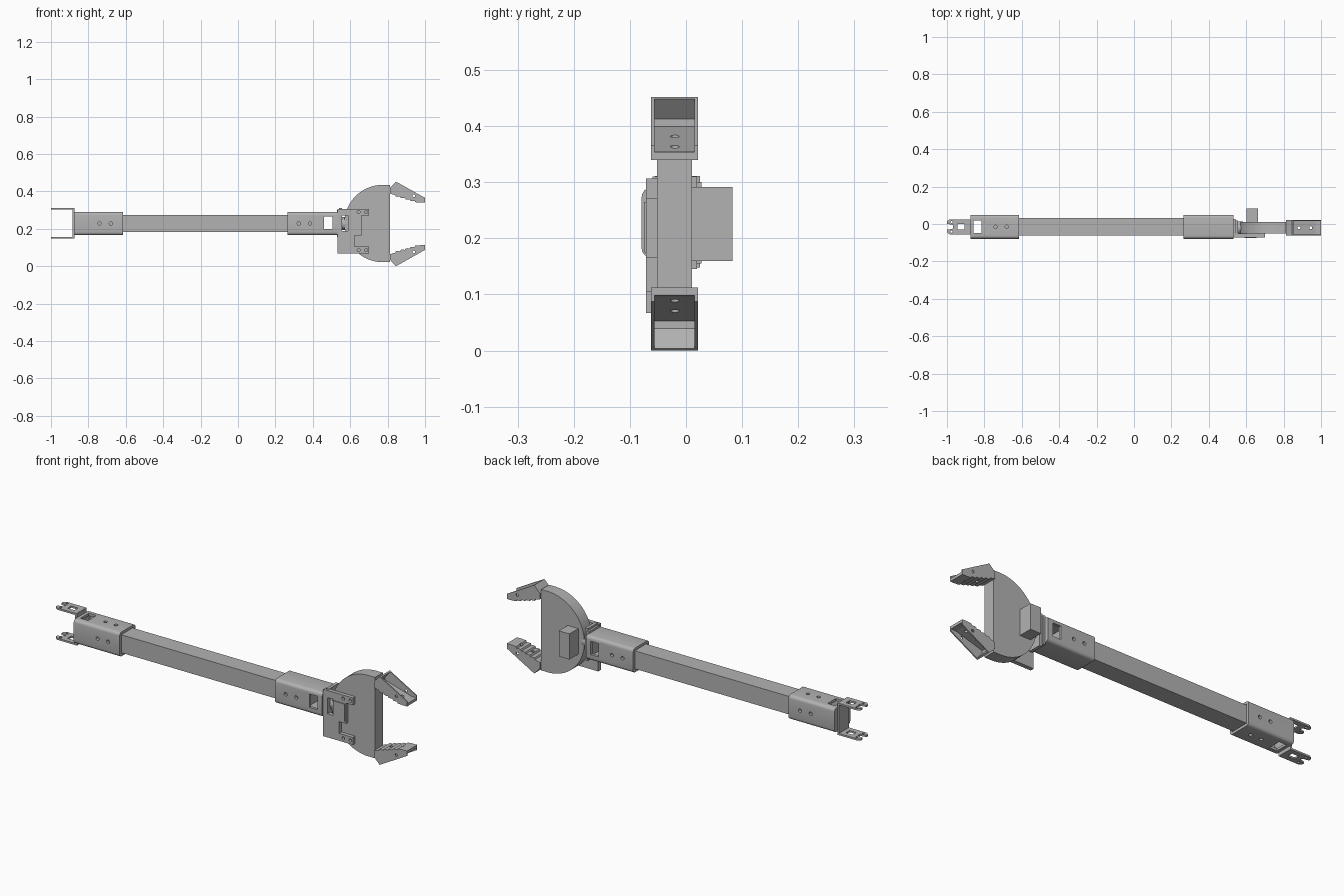
import bpy, bmesh, math
from mathutils import Matrix

cube = bpy.data.objects.get("Cube")
if cube:
    bpy.data.objects.remove(cube, do_unlink=True)

GREY = (0.45, 0.45, 0.45, 1)
metal = bpy.data.materials.new("plain grey")
metal.use_nodes = True
metal.diffuse_color = GREY
metal.node_tree.nodes["Principled BSDF"].inputs["Base Color"].default_value = GREY

CY, CZ = -0.015, 0.228   # axis of the arm


def finish(name, bm):
    bmesh.ops.recalc_face_normals(bm, faces=bm.faces)
    mesh = bpy.data.meshes.new(name)
    bm.to_mesh(mesh)
    bm.free()
    mesh.materials.append(metal)
    obj = bpy.data.objects.new(name, mesh)
    bpy.context.collection.objects.link(obj)
    return obj


def box(name, x, y, z, bevel=0):
    """Box from ranges; bevel rounds the four edges along x."""
    bm = bmesh.new()
    bmesh.ops.create_cube(bm, size=1)
    for v in bm.verts:
        for i, r in enumerate((x, y, z)):
            v.co[i] = r[0] if v.co[i] < 0 else r[1]
    if bevel:
        edges = [e for e in bm.edges if abs(e.verts[0].co.x - e.verts[1].co.x) > 1e-4]
        bmesh.ops.bevel(bm, geom=edges, offset=bevel, segments=4, profile=0.5, affect='EDGES')
    return finish(name, bm)


def prism(name, pts, a, b, plane="xz"):
    """Extrude a 2D outline between a and b along the remaining axis."""
    bm = bmesh.new()

    def at(p, d):
        return (p[0], d, p[1]) if plane == "xz" else (p[0], p[1], d)
    lo = [bm.verts.new(at(p, a)) for p in pts]
    hi = [bm.verts.new(at(p, b)) for p in pts]
    bm.faces.new(lo)
    bm.faces.new(hi[::-1])
    n = len(pts)
    for i in range(n):
        bm.faces.new((lo[i], lo[(i + 1) % n], hi[(i + 1) % n], hi[i]))
    return finish(name, bm)


def cylinder(name, center, radius, length, axis, sides=24):
    rot = {"x": Matrix.Rotation(math.pi / 2, 4, 'Y'),
           "y": Matrix.Rotation(math.pi / 2, 4, 'X'), "z": Matrix()}[axis]
    bm = bmesh.new()
    bmesh.ops.create_cone(bm, cap_ends=True, segments=sides, radius1=radius, radius2=radius,
                          depth=length, matrix=Matrix.Translation(center) @ rot)
    return finish(name, bm)


def cut(obj, cutters):
    """Subtract the cutters, bake the result and remove them."""
    for c in cutters:
        m = obj.modifiers.new("cut", 'BOOLEAN')
        m.operation, m.solver, m.object = 'DIFFERENCE', 'EXACT', c
    bpy.context.view_layer.update()
    deps = bpy.context.evaluated_depsgraph_get()
    mesh = bpy.data.meshes.new_from_object(obj.evaluated_get(deps))
    obj.modifiers.clear()
    obj.data = mesh
    for c in cutters:
        bpy.data.objects.remove(c, do_unlink=True)


def smooth(obj):
    for o in bpy.context.selected_objects:
        o.select_set(False)
    bpy.context.view_layer.objects.active = obj
    obj.select_set(True)
    bpy.ops.object.shade_smooth_by_angle(angle=math.radians(30))


def around(c, h):
    return (c - h, c + h)


# Square arm tube
box("arm_tube", (-0.78, 0.43), around(CY, 0.046), around(CZ, 0.046))

# Rounded sleeves with screw holes and a window
rear = box("rear_sleeve", (-0.875, -0.615), around(CY, 0.064), around(CZ, 0.062), 0.016)
holes = [box("c", (-0.862, -0.5), around(CY, 0.05), around(CZ, 0.049)),
         box("c", (-0.858, -0.815), around(CY, 0.033), around(CZ, 0.1))]
for x in (-0.74, -0.68):
    holes += [cylinder("c", (x, CY, CZ), 0.009, 0.3, a, 16) for a in "yz"]
cut(rear, holes)

fore = box("front_sleeve", (0.265, 0.532), around(CY, 0.064), around(CZ, 0.062), 0.016)
holes = [box("c", (0.2, 0.52), around(CY, 0.05), around(CZ, 0.049)),
         box("c", (0.46, 0.505), around(CY, 0.1), around(CZ + 0.004, 0.034))]
holes += [cylinder("c", (x, CY, CZ), 0.009, 0.3, "y", 16) for x in (0.325, 0.385)]
cut(fore, holes)
smooth(rear)
smooth(fore)

# Rear clevis: end wall and two slotted fork plates
box("clevis_wall", (-0.884, -0.874), around(CY, 0.04), (0.148, 0.31))
fork = [(-0.876, 0.040), (-0.985, 0.040), (-1.0, 0.030), (-1.0, 0.016), (-0.968, 0.010),
        (-0.968, -0.010), (-1.0, -0.016), (-1.0, -0.030), (-0.985, -0.040), (-0.876, -0.040)]
for label, z in (("lower", 0.148), ("upper", 0.302)):
    plate = prism(label + "_fork", [(x, y + CY) for x, y in fork], z, z + 0.009, "xy")
    holes = [box("c", (-0.944, -0.905), around(CY, 0.015), around(z, 0.05))]
    holes += [cylinder("c", (-0.975, CY + s * 0.026, z), 0.006, 0.1, "z", 12) for s in (-1, 1)]
    cut(plate, holes)

# Wrist flange and hub between sleeve and gripper
box("wrist_flange", (0.53, 0.543), (-0.06, 0.028), (0.155, 0.30))
box("wrist_block", (0.541, 0.557), (-0.06, 0.02), (0.145, 0.31))
smooth(cylinder("wrist_hub", (0.567, -0.02, CZ), 0.034, 0.03, "x", 32))

# Rounded gripper body with a flat front
arc = [(0.775 + 0.207 * math.cos(math.radians(a)), CZ + 0.207 * math.sin(math.radians(a)))
       for a in range(90, 271, 5)]
smooth(prism("gripper_body", arc + [(0.812, CZ - 0.207), (0.812, CZ + 0.207)], -0.052, 0.011))
box("gripper_motor", (0.602, 0.662), (0.008, 0.083), (0.16, 0.291))

# Side bracket with two bolted tabs and an opening over the hub
bracket = prism("side_bracket", [
    (0.532, 0.067), (0.70, 0.067), (0.70, 0.105), (0.622, 0.105), (0.622, 0.165), (0.66, 0.165),
    (0.66, 0.27), (0.70, 0.27), (0.70, 0.307), (0.532, 0.307)], -0.071, -0.05)
holes = [box("c", (0.556, 0.588), (-0.2, 0.0), (0.188, 0.27))]
holes += [cylinder("c", (x, -0.07, z), 0.008, 0.03, "y", 16)
          for x in (0.645, 0.685) for z in (0.086, 0.289)]
cut(bracket, holes)
box("bracket_cover", (0.592, 0.655), (-0.075, -0.07), (0.175, 0.265))

# Jaws: toothed grip floor, two tapered side walls, back wall
grip = [(0.812, 0.388)]
for i in range(5):
    x = 0.84 + i * 0.026
    z = 0.380 - i * 0.0075
    grip += [(x, z), (x + 0.004, z - 0.008), (x + 0.016, z - 0.009)]
grip += [(0.975, 0.340), (1.0, 0.340)]
floor_top = [(1.0, 0.354), (0.97, 0.356), (0.812, 0.402)]
wall = [(0.812, 0.395), (0.812, 0.418), (0.845, 0.452), (1.0, 0.365), (1.0, 0.345), (0.972, 0.350)]
back = [(0.812, 0.392), (0.812, 0.418), (0.845, 0.452), (0.852, 0.448), (0.822, 0.413), (0.822, 0.392)]
Y0, Y1, T = -0.062, 0.021, 0.006
for label, flip in (("upper", False), ("lower", True)):
    def f(pts):
        return [(x, 0.452 - z) if flip else (x, z) for x, z in pts]
    grip_floor = prism(label + "_jaw_grip", f(grip + floor_top), Y0, Y1)
    zf = 0.452 - 0.36 if flip else 0.36
    cut(grip_floor, [cylinder("c", (x, CY - 0.005, zf), 0.008, 0.2, "z", 16) for x in (0.882, 0.945)])
    prism(label + "_jaw_back", f(back), Y0, Y1)
    zh = f([(0.94, 0.376)])[0][1]
    for side, y in (("front", Y0), ("rear", Y1 - T)):
        cheek = prism(f"{label}_jaw_{side}_cheek", f(wall), y, y + T)
        cut(cheek, [cylinder("c", (0.94, y, zh), 0.007, 0.05, "y", 16)])
